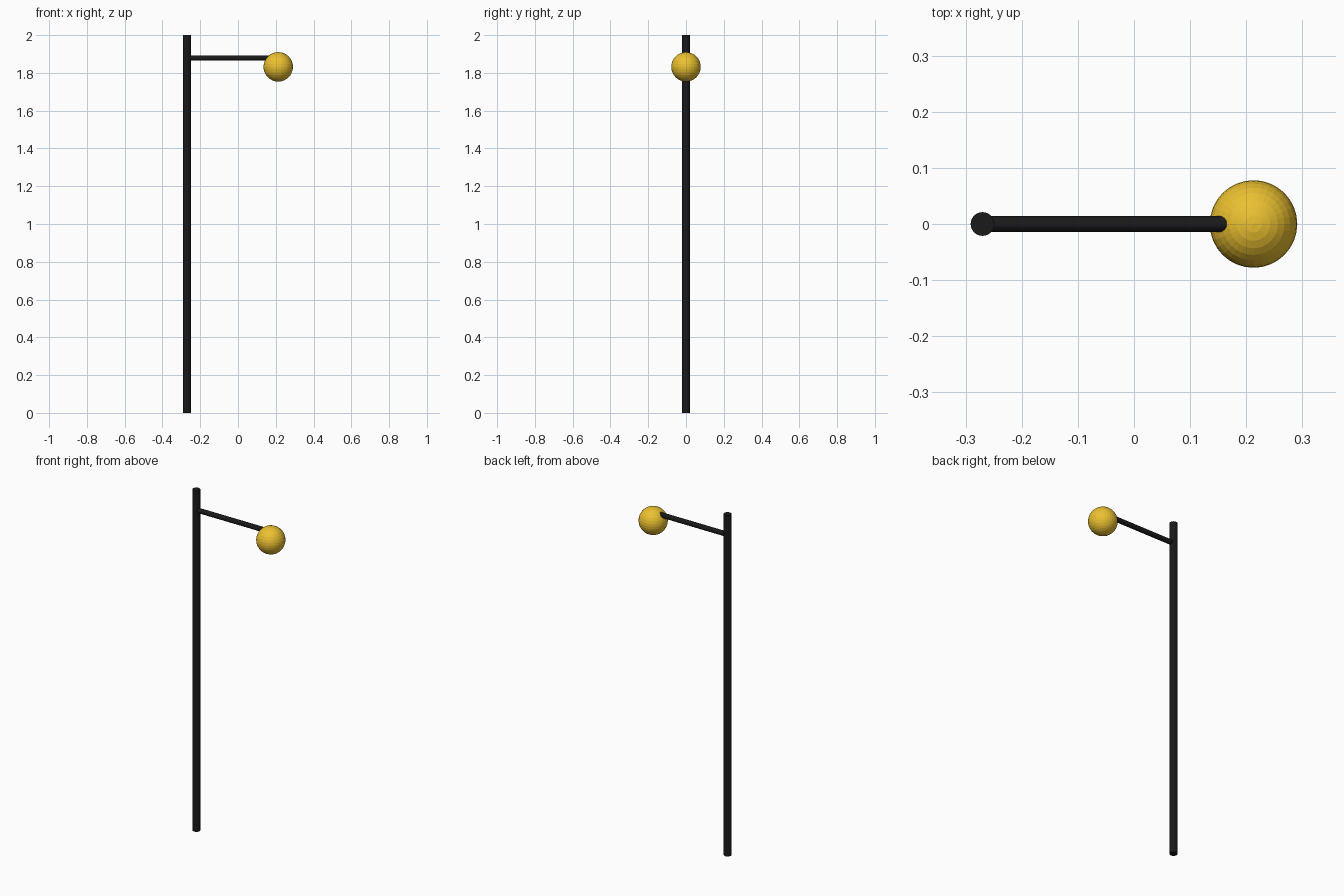
import bpy
from math import pi

if "Cube" in bpy.data.objects:
    bpy.data.objects.remove(bpy.data.objects["Cube"])


def material(name, color):
    m = bpy.data.materials.new(name)
    m.diffuse_color = (*color, 1)
    m.use_nodes = True
    m.node_tree.nodes["Principled BSDF"].inputs["Base Color"].default_value = m.diffuse_color
    return m


def finish(name, mat):
    ob = bpy.context.object
    ob.name = name
    ob.data.materials.append(mat)
    return ob


def cylinder(name, radius, length, center, rotation, mat):
    bpy.ops.mesh.primitive_cylinder_add(vertices=16, radius=radius, depth=length,
                                        location=center, rotation=rotation)
    return finish(name, mat)


black = material("black_metal", (0.01, 0.01, 0.011))
yellow = material("yellow_globe", (0.83, 0.53, 0.03))

POLE_X, GLOBE_X, ARM_Z = -0.27, 0.213, 1.879

# Upright pole
cylinder("pole", 0.0213, 2.0, (POLE_X, 0, 1.0), (0, 0, 0), black)

# Horizontal arm, from the pole axis into the globe
cylinder("arm", 0.0143, GLOBE_X - POLE_X, ((POLE_X + GLOBE_X) / 2, 0, ARM_Z),
         (0, pi / 2, 0), black)

# Faceted lamp globe at the end of the arm
bpy.ops.mesh.primitive_uv_sphere_add(segments=32, ring_count=16, radius=0.078,
                                     location=(GLOBE_X, 0, 1.832))
finish("lamp_globe", yellow)
